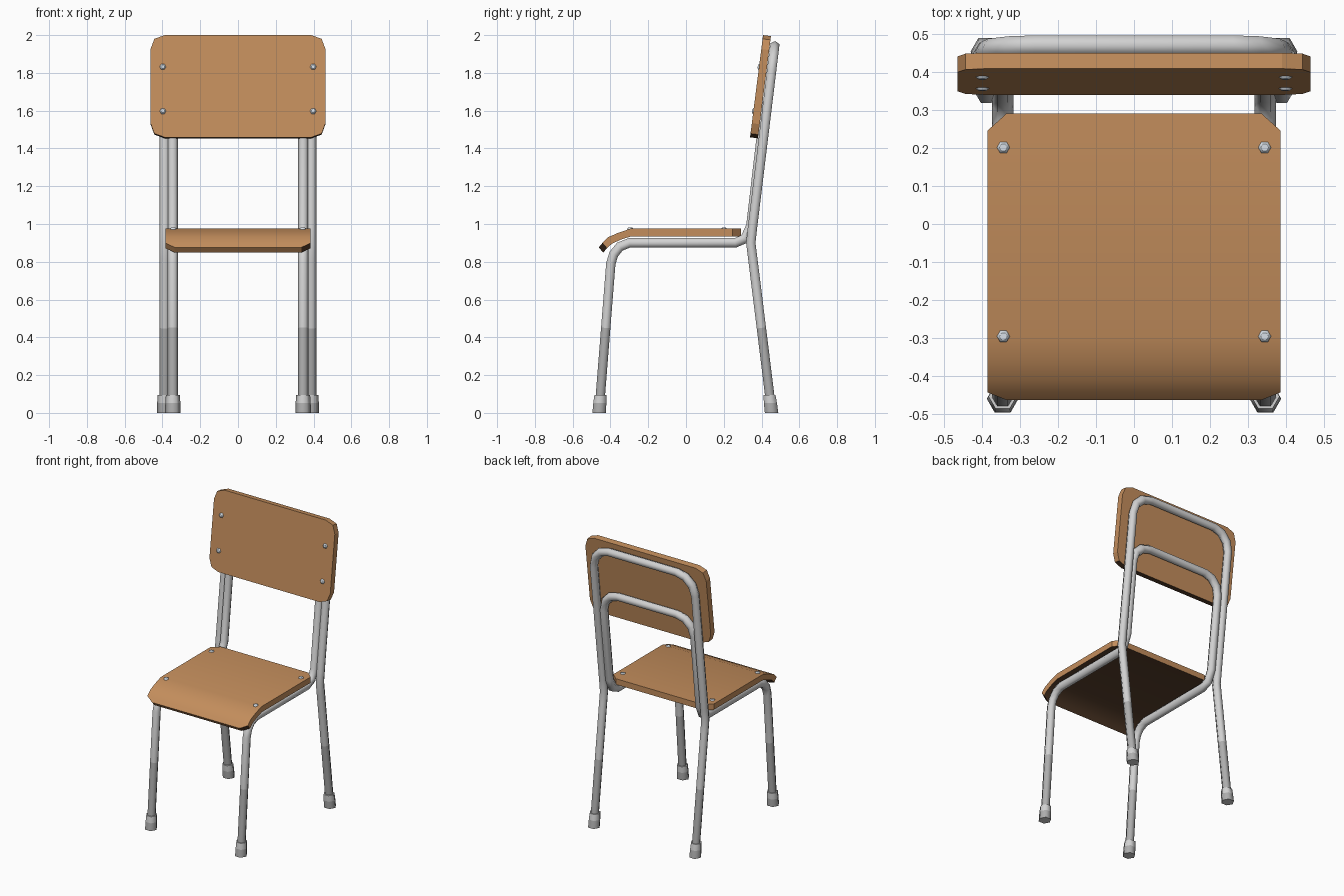
import bpy, bmesh, math
from mathutils import Vector

if "Cube" in bpy.data.objects:
    bpy.data.objects.remove(bpy.data.objects["Cube"])


def material(name, col):
    m = bpy.data.materials.new(name)
    m.diffuse_color = (*col, 1)
    m.use_nodes = True
    m.node_tree.nodes["Principled BSDF"].inputs["Base Color"].default_value = m.diffuse_color
    return m


WOOD = material("light brown wood", (0.55, 0.27, 0.108))
DARK_WOOD = material("dark brown underside", (0.09, 0.045, 0.022))
METAL = material("light grey metal", (0.64, 0.64, 0.64))
DARK_METAL = material("mid grey metal", (0.42, 0.42, 0.42))
BOLT = material("pale steel", (0.68, 0.74, 0.80))


def finish(name, bm, mats, rule=None):
    """Make the object; faces matching the rule get the second material."""
    bmesh.ops.recalc_face_normals(bm, faces=bm.faces)
    if rule:
        for f in bm.faces:
            f.material_index = int(rule(f))
    me = bpy.data.meshes.new(name)
    bm.to_mesh(me)
    bm.free()
    for m in mats:
        me.materials.append(m)
    ob = bpy.data.objects.new(name, me)
    bpy.context.collection.objects.link(ob)
    return ob


def skin(bm, rings):
    """Smooth walls between rings, flat end caps."""
    rings = [[bm.verts.new(p) for p in r] for r in rings]
    for a, b in zip(rings, rings[1:]):
        n = len(a)
        for i in range(n):
            f = bm.faces.new((a[i], a[(i + 1) % n], b[(i + 1) % n], b[i]))
            f.smooth = True
    bm.faces.new(rings[0][::-1])
    bm.faces.new(rings[-1])


def hexagon(c, u, v, r):
    return [c + r * (u * math.cos(k * math.pi / 3) + v * math.sin(k * math.pi / 3))
            for k in range(6)]


def tube(name, pts, r):
    """Six-sided tube with mitred bends, darker low on the legs."""
    pts = [Vector(p) for p in pts]
    d = (pts[1] - pts[0]).normalized()
    u = Vector((1, 0, 0))
    rings = [hexagon(pts[0], u, d.cross(u).normalized(), r)]
    for i in range(1, len(pts)):
        d = (pts[i] - pts[i - 1]).normalized()
        t = d if i == len(pts) - 1 else d + (pts[i + 1] - pts[i]).normalized()
        rings.append([q + d * ((pts[i] - q).dot(t) / d.dot(t)) for q in rings[-1]])
    bm = bmesh.new()
    skin(bm, rings)
    return finish(name, bm, (METAL, DARK_METAL),
                  lambda f: f.calc_center_median().z < 0.4)


def hoop(name, x, side, top, rad, r):
    """Side path (y, z), rounded corners, then a crossbar and the mirrored path."""
    y1, z1 = top
    y0, z0 = side[-1]
    half = [(x, y, z) for y, z in side]
    for k in range(4):
        a = k * math.pi / 6
        z = z1 - rad + rad * math.sin(a)
        half.append((x - rad + rad * math.cos(a), y0 + (y1 - y0) * (z - z0) / (z1 - z0), z))
    return tube(name, half + [(-p[0], p[1], p[2]) for p in reversed(half)], r)


# bent tube frames
R = 0.0285
hoop("rear_leg_and_back_frame", 0.388,
     [(0.452, 0.02), (0.399, 0.45), (0.353, 0.82), (0.343, 0.9), (0.352, 0.98)],
     (0.469, 1.94), 0.13, R)
hoop("front_leg_and_seat_frame", 0.345,
     [(-0.459, 0.02), (-0.425, 0.45), (-0.398, 0.79), (-0.383, 0.84), (-0.35, 0.88),
      (-0.30, 0.9), (0.26, 0.9), (0.312, 0.922), (0.343, 0.99)], (0.417, 1.62), 0.12, R)

# feet: darker lower band
X, Y, Z = Vector((1, 0, 0)), Vector((0, 1, 0)), Vector((0, 0, 1))
for s in (-1, 1):
    for label, x, y, dy in (("front", 0.345, -0.46, 0.007), ("rear", 0.388, 0.453, -0.011)):
        bm = bmesh.new()
        skin(bm, [hexagon(Vector((s * x, y + dy * t, z)), X, Y, r)
                  for t, z, r in ((0, 0, 0.041), (0.55, 0.052, 0.040), (1, 0.094, 0.037))])
        finish(label + "_foot", bm, (METAL, DARK_METAL),
               lambda f: 0.001 < f.calc_center_median().z < 0.05)

# seat: rows of (top y, top z, bottom y, bottom z, half width)
rows = [(0.29, 0.975, 0.29, 0.935, 0.335), (0.245, 0.975, 0.245, 0.935, 0.385),
        (-0.295, 0.975, -0.29, 0.935, 0.385), (-0.36, 0.953, -0.345, 0.917, 0.385),
        (-0.412, 0.93, -0.392, 0.896, 0.385), (-0.442, 0.9, -0.418, 0.872, 0.385),
        (-0.462, 0.876, -0.438, 0.849, 0.335)]
bm = bmesh.new()
grid = [[bm.verts.new(p) for p in ((-w, y, z), (w, y, z), (w, yb, zb), (-w, yb, zb))]
        for y, z, yb, zb, w in rows]
for a, b in zip(grid, grid[1:]):
    for i in range(4):
        f = bm.faces.new((a[i], a[(i + 1) % 4], b[(i + 1) % 4], b[i]))
        f.smooth = i in (0, 2)
bm.faces.new(grid[0])
bm.faces.new(grid[-1])
finish("seat", bm, (WOOD, DARK_WOOD),
       lambda f: f.normal.z < -0.5 and f.calc_center_median().y > -0.44)

# backrest: tilted board with clipped corners
base = Vector((0, 0.339, 1.459))
up = Vector((0, 0.069, 0.541))
H = up.length
up.normalize()
back = Vector((0, up.z, -up.y))
corner = [(0.463, 0.075), (0.443, 0.02), (0.388, 0)]
right = corner[::-1] + [(x, H - h) for x, h in corner]
outline = right + [(-x, h) for x, h in reversed(right)]
bm = bmesh.new()
skin(bm, [[base + X * x + up * h + back * d for x, h in outline] for d in (0, 0.042)])
for f in bm.faces:
    f.smooth = False
finish("backrest", bm, (WOOD, DARK_WOOD), lambda f: f.normal.z < -0.8)


# domed hexagonal bolts
def bolt(name, c, u, v, n):
    bm = bmesh.new()
    skin(bm, [hexagon(c + n * h, u, v, r)
              for h, r in ((-0.005, 0.017), (0.002, 0.017), (0.007, 0.010))])
    finish(name, bm, (BOLT,))


for s in (-1, 1):
    for y in (0.201, -0.295):
        bolt("seat_bolt", Vector((s * 0.343, y, 0.975)), X, Y, Z)
    for h in (0.140, 0.376):
        bolt("backrest_bolt", base + X * s * 0.398 + up * h, X, up, -back)
